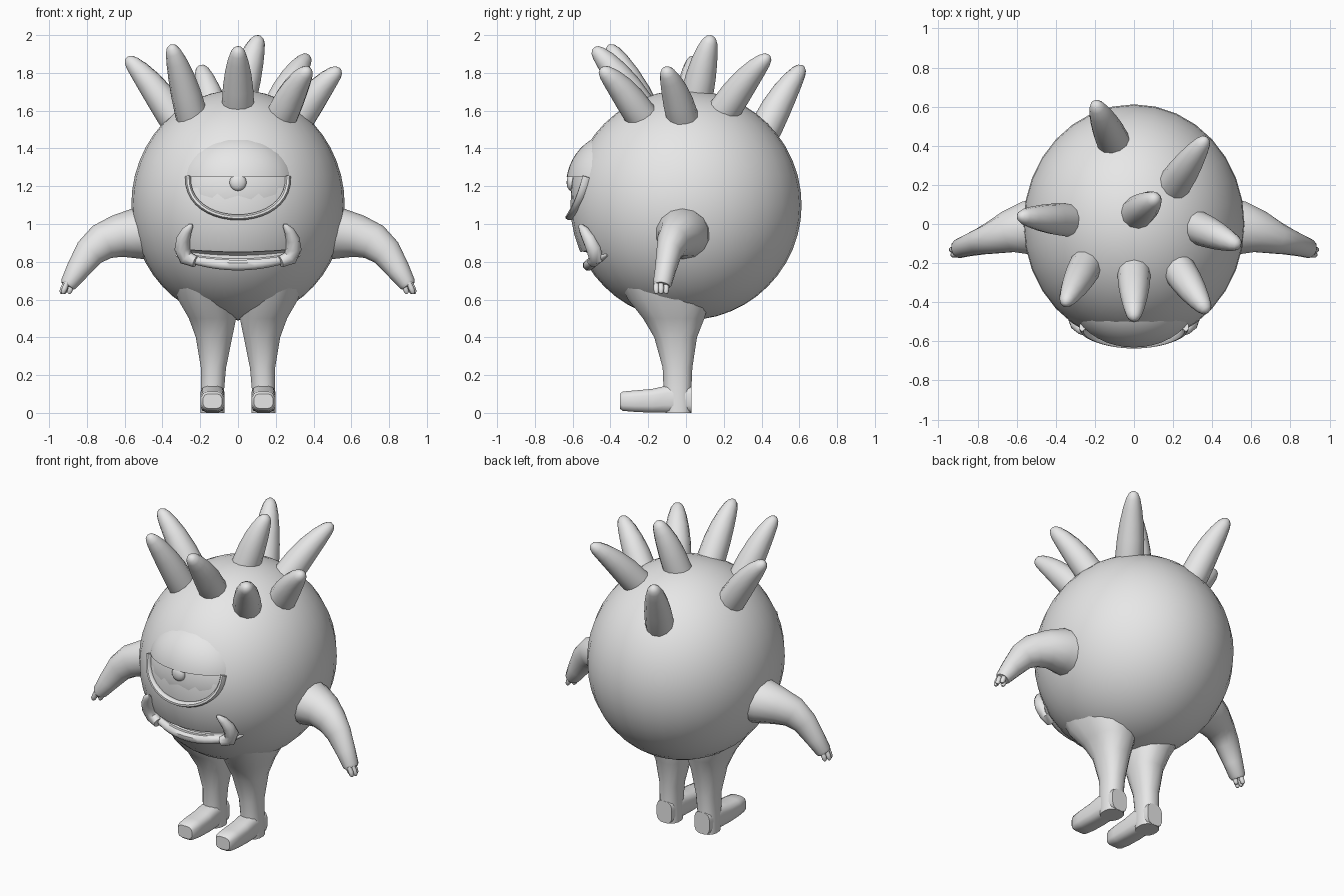
import bpy, bmesh, math
from mathutils import Vector, Matrix

if "Cube" in bpy.data.objects:
    bpy.data.objects.remove(bpy.data.objects["Cube"])

grey = bpy.data.materials.new("grey_skin")
grey.diffuse_color = (0.8, 0.8, 0.8, 1)
grey.use_nodes = True
grey.node_tree.nodes["Principled BSDF"].inputs["Base Color"].default_value = grey.diffuse_color

CZ, RX, RY, RZ = 1.1, 0.565, 0.612, 0.61   # body centre height and radii


def finish(bm, name):
    bmesh.ops.recalc_face_normals(bm, faces=bm.faces)
    me = bpy.data.meshes.new(name)
    bm.to_mesh(me)
    bm.free()
    me.materials.append(grey)
    ob = bpy.data.objects.new(name, me)
    bpy.context.collection.objects.link(ob)
    return ob


def ellipsoid(name, centre, radii, seg=32, rings=20, cut_z=None):
    bm = bmesh.new()
    bmesh.ops.create_uvsphere(bm, u_segments=seg, v_segments=rings, radius=1,
                              matrix=Matrix.Translation(centre) @ Matrix.Diagonal((*radii, 1)))
    if cut_z is not None:   # keep only the part above cut_z, closed underneath
        res = bmesh.ops.bisect_plane(bm, geom=bm.verts[:] + bm.edges[:] + bm.faces[:],
                                     plane_co=(0, 0, cut_z), plane_no=(0, 0, -1), clear_outer=True)
        edges = [e for e in res["geom_cut"] if isinstance(e, bmesh.types.BMEdge)]
        bmesh.ops.contextual_create(bm, geom=edges)
    return finish(bm, name)


def loft(name, sections, ref, n=12, power=1.0, axis=None):
    """Skin rings (centre, radius along ref, other radius) along a path."""
    bm = bmesh.new()
    pts = [Vector(s[0]) for s in sections]
    rows = []
    for i, (_, ru, rv) in enumerate(sections):
        t = Vector(axis) if axis else pts[min(i + 1, len(pts) - 1)] - pts[max(i - 1, 0)]
        t.normalize()
        u = Vector(ref)
        u = (u - t * u.dot(t)).normalized()
        v = t.cross(u)
        row = []
        for k in range(n):
            a = 2 * math.pi * (k + 0.5) / n
            c, s = math.cos(a), math.sin(a)
            c = math.copysign(abs(c) ** power, c)
            s = math.copysign(abs(s) ** power, s)
            row.append(bm.verts.new(pts[i] + u * ru * c + v * rv * s))
        rows.append(row)
    for a, b in zip(rows, rows[1:]):
        for k in range(n):
            bm.faces.new((a[k], a[(k + 1) % n], b[(k + 1) % n], b[k]))
    bm.faces.new(rows[0])
    bm.faces.new(rows[-1])
    return finish(bm, name)


def on_body(x, z, out=0.0):
    """Point on the front of the body, pushed forward by out."""
    d = 1 - (x / RX) ** 2 - ((z - CZ) / RZ) ** 2
    return (x, -RY * math.sqrt(max(d, 0)) - out, z)


# Round body with a mouth groove
body = ellipsoid("body", (0, 0, CZ), (RX, RY, RZ), 32, 24)
groove = []
for i in range(17):
    f = -1 + i / 8
    r = 0.008 + 0.04 * math.sqrt(1 - f * f)
    groove.append((on_body(0.31 * f, 0.825 + 0.03 * f * f), r, r * 0.6))
cutter = loft("mouth_cutter", groove, (0, 1, 0), 10)
cutter.hide_render = True
mod = body.modifiers.new("mouth", 'BOOLEAN')
mod.operation, mod.solver, mod.object = 'DIFFERENCE', 'EXACT', cutter
bpy.context.view_layer.objects.active = body
bpy.ops.object.modifier_apply(modifier="mouth")
bpy.data.objects.remove(cutter)

# Lower lip
lip = []
for i in range(17):
    f = -1 + i / 8
    r = 0.006 + 0.024 * math.sqrt(1 - f * f)
    lip.append((on_body(0.33 * f, 0.782 + 0.055 * f * f, -0.005), r, r))
loft("lower_lip", lip, (0, 1, 0), 8)

# Eye: ball, heavy upper lid, lower lid rim, pupil
ellipsoid("eyeball", (0, -0.36, 1.17), (0.36, 0.25, 0.3))
ellipsoid("upper_eyelid", (0, -0.38, 1.2), (0.325, 0.256, 0.28), 40, 24, cut_z=1.25)
rim = []
for i in range(21):
    a = math.pi * i / 20
    x = -0.265 * math.cos(a)
    z = 1.25 - 0.215 * math.sin(a) ** 0.85
    rim.append((on_body(x, z, 0.006), 0.024, 0.016))
loft("lower_eyelid", rim, (0, 1, 0), 8)
ellipsoid("pupil", (0, -0.607, 1.22), (0.045, 0.025, 0.045), 16, 10)

for side, s in (("right", 1), ("left", -1)):
    # Tusks
    tusk = [(0.225, 0.80, 0.03), (0.275, 0.82, 0.04), (0.295, 0.87, 0.042), (0.29, 0.92, 0.036),
            (0.27, 0.965, 0.026), (0.25, 0.99, 0.014), (0.243, 0.998, 0.004)]
    loft(side + "_tusk", [(on_body(s * x, z, 0.02), r, r) for x, z, r in tusk], (0, 1, 0), 10)

    # Legs
    leg = [(0.135, -0.04, 0.0, 0.065, 0.07), (0.135, -0.045, 0.13, 0.063, 0.075),
           (0.13, -0.045, 0.24, 0.068, 0.08), (0.127, -0.055, 0.4, 0.098, 0.115),
           (0.135, -0.065, 0.5, 0.127, 0.165), (0.165, -0.09, 0.6, 0.155, 0.22),
           (0.175, -0.11, 0.7, 0.17, 0.25)]
    loft(side + "_leg", [((s * x, y, z), rx, ry) for x, y, z, rx, ry in leg],
         (1, 0, 0), 16, 0.85, (0, 0, 1))

    # Feet
    foot = [(0.03, 0.07, 0.055, 0.07), (-0.10, 0.073, 0.065, 0.073), (-0.18, 0.064, 0.066, 0.064),
            (-0.27, 0.062, 0.066, 0.058), (-0.335, 0.062, 0.06, 0.052), (-0.35, 0.062, 0.05, 0.04)]
    loft(side + "_foot", [((s * 0.135, y, z), rx, rz) for y, z, rx, rz in foot],
         (1, 0, 0), 12, 0.6, (0, 1, 0))

    # Arms
    arm = [(0.46, -0.015, 0.95, 0.15, 0.14), (0.55, -0.02, 0.95, 0.14, 0.132),
           (0.64, -0.04, 0.935, 0.11, 0.112), (0.72, -0.07, 0.905, 0.085, 0.098),
           (0.785, -0.09, 0.85, 0.068, 0.082), (0.85, -0.11, 0.755, 0.056, 0.062),
           (0.895, -0.125, 0.685, 0.05, 0.046), (0.903, -0.127, 0.672, 0.042, 0.038)]
    loft(side + "_arm", [((s * x, y, z), ry, rz) for x, y, z, ry, rz in arm], (0, 1, 0), 14)

    # Fingers
    for k, (dx, dy) in enumerate(((0.01, -0.03), (0.018, -0.005), (0.005, 0.022), (-0.022, -0.005))):
        x, y = 0.895 + dx, -0.127 + dy
        path = [(0, 0.69, 0.014), (0.012, 0.66, 0.016), (0.02, 0.64, 0.014), (0.022, 0.63, 0.006)]
        loft(f"{side}_finger_{k + 1}",
             [((s * (x + a), y, z), r, r) for a, z, r in path], (0, 1, 0), 8)

# Horns: base on the head and tip
horns = [((0.02, 0.06, 1.69), (0.115, 0.135, 1.995)), ((-0.35, 0.02, 1.58), (-0.59, 0.04, 1.88)),
         ((-0.25, -0.22, 1.59), (-0.355, -0.41, 1.945)), ((0, -0.26, 1.64), (0, -0.49, 1.93)),
         ((0.24, -0.25, 1.59), (0.375, -0.45, 1.82)), ((0.33, -0.02, 1.57), (0.54, -0.11, 1.82)),
         ((0.21, 0.21, 1.61), (0.37, 0.44, 1.89)), ((-0.11, 0.43, 1.52), (-0.2, 0.62, 1.835))]
taper = [(-0.2, 0.086), (0.0, 0.085), (0.25, 0.08), (0.5, 0.069), (0.72, 0.055),
         (0.88, 0.041), (0.96, 0.028), (1.0, 0.01)]
for i, (b, t) in enumerate(horns):
    b, t = Vector(b), Vector(t)
    secs = []
    for f, r in taper:
        p = b.lerp(t, f)
        p.z += 0.08 * max(f, 0) * (1 - f)   # gentle outward bend
        secs.append((p, r, r))
    loft(f"horn_{i + 1}", secs, (1, 0.3, 0), 12)

# Smooth shading with sharp edges kept
bpy.ops.object.select_all(action='SELECT')
bpy.ops.object.shade_smooth_by_angle(angle=math.radians(45))
